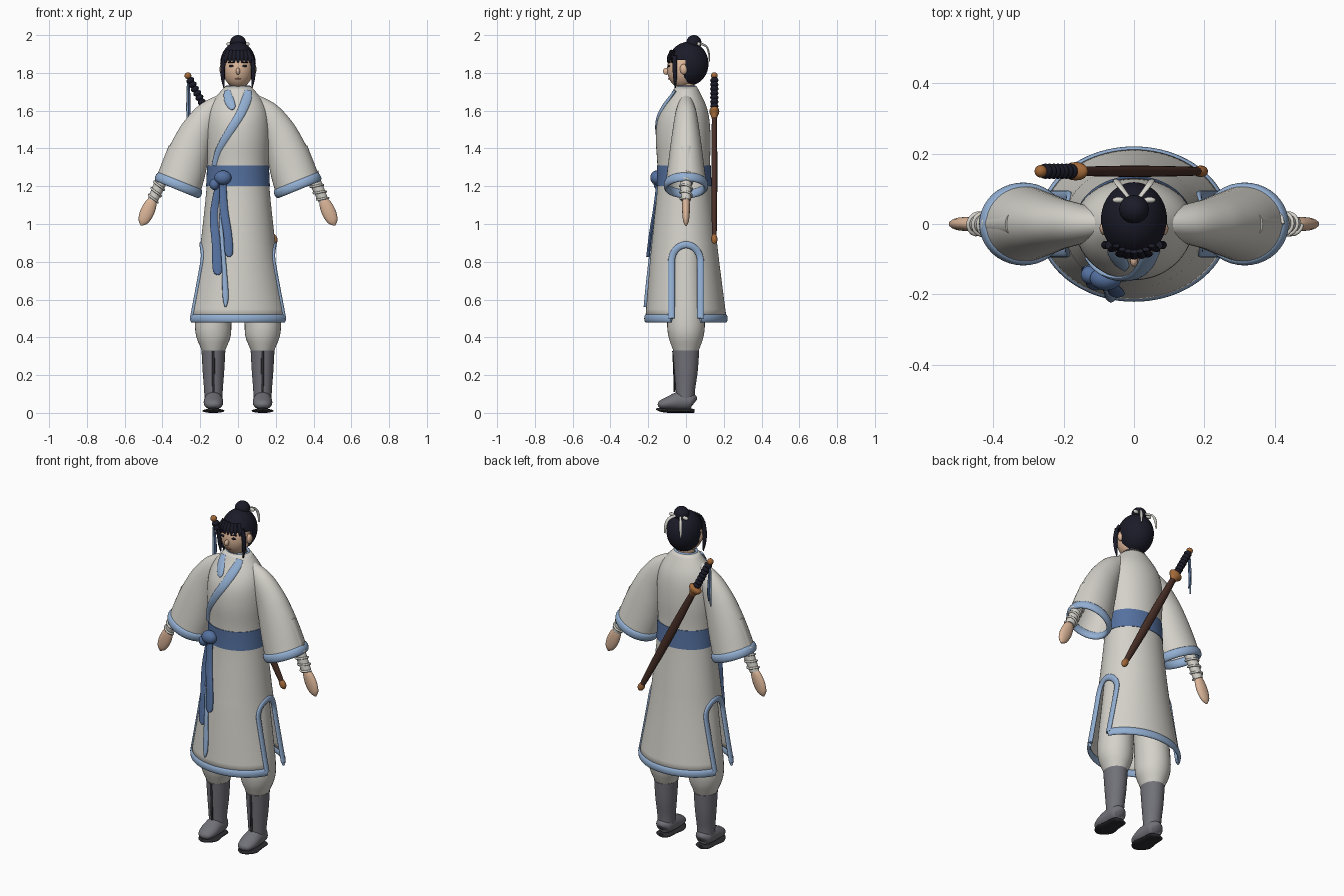
import bpy, bmesh, math
from mathutils import Vector, Matrix

if "Cube" in bpy.data.objects:
    bpy.data.objects.remove(bpy.data.objects["Cube"])


def material(name, r, g, b):
    m = bpy.data.materials.new(name)
    m.use_nodes = True
    m.diffuse_color = (r, g, b, 1)
    m.node_tree.nodes["Principled BSDF"].inputs["Base Color"].default_value = (r, g, b, 1)
    return m


CLOTH = material("off white cloth", .66, .64, .59)
TRIM = material("light blue trim", .29, .43, .65)
SASH = material("sash blue", .09, .165, .35)
BOOT = material("boot grey", .165, .165, .19)
SOLE = material("sole black", .025, .025, .03)
SKIN = material("skin", .72, .47, .32)
HAIR = material("hair black", .011, .011, .022)
WOOD = material("dark wood", .065, .028, .02)
BRONZE = material("bronze", .36, .14, .04)
LIPS = material("lips", .42, .17, .12)


def finish(name, bm, mat, thick=0):
    bmesh.ops.remove_doubles(bm, verts=bm.verts, dist=.0002)
    bmesh.ops.recalc_face_normals(bm, faces=bm.faces)
    me = bpy.data.meshes.new(name)
    bm.to_mesh(me)
    bm.free()
    me.materials.append(mat)
    me.shade_smooth()
    me.set_sharp_from_angle(angle=math.radians(50))
    ob = bpy.data.objects.new(name, me)
    bpy.context.collection.objects.link(ob)
    if thick:
        mod = ob.modifiers.new("thickness", 'SOLIDIFY')
        mod.thickness, mod.offset = thick, 0
    return ob


def spline(rows, seg):
    """Catmull-Rom through rows of numbers."""
    out, last = [], len(rows) - 1
    for i in range(last):
        p = [rows[max(0, min(last, i + k))] for k in (-1, 0, 1, 2)]
        for k in range(seg):
            t = k / seg
            out.append([.5 * (2 * b + (c - a) * t + (2 * a - 5 * b + 4 * c - d) * t * t
                              + (3 * b - a - 3 * c + d) * t ** 3) for a, b, c, d in zip(*p)])
    return out + [list(rows[-1])]


def loft(bm, rings, wrap=True, closed=False, caps=False):
    vs = [[bm.verts.new(p) for p in r] for r in rings]
    n = len(vs[0])
    for a, b in zip(vs, vs[1:] + (vs[:1] if closed else [])):
        for i in range(n if wrap else n - 1):
            j = (i + 1) % n
            bm.faces.new((a[i], a[j], b[j], b[i]))
    if caps:
        bm.faces.new(vs[0])
        bm.faces.new(vs[-1])


def tube(name, mat, rows, up, seg=4, n=16, closed=False):
    """Rows are x, y, z, radius across, radius along up."""
    rows = spline(rows, seg)
    pts = [Vector(r[:3]) for r in rows]
    m, rings = len(pts), []
    for i, (p, r) in enumerate(zip(pts, rows)):
        a, b = (pts[i - 1], pts[(i + 1) % m]) if closed else (pts[max(i - 1, 0)], pts[min(i + 1, m - 1)])
        t = (b - a).normalized()
        s = t.cross(Vector(up)).normalized()
        u = s.cross(t)
        rings.append([p + s * max(r[3], .001) * math.cos(k * math.tau / n)
                      + u * max(r[4], .001) * math.sin(k * math.tau / n) for k in range(n)])
    bm = bmesh.new()
    loft(bm, rings, closed=closed, caps=not closed)
    return finish(name, bm, mat)


def ball(name, mat, loc, size, keep=None, seg=32):
    bm = bmesh.new()
    bmesh.ops.create_uvsphere(bm, u_segments=seg, v_segments=seg * 3 // 4, radius=1,
                              matrix=Matrix.Translation(loc) @ Matrix.Diagonal((*size, 1)))
    if keep:
        bmesh.ops.delete(bm, geom=[f for f in bm.faces if not keep(f.calc_center_median())], context='FACES')
    return finish(name, bm, mat)


# Robe outline: height, half width, front depth, back depth
PROFILE = spline([(.49, .265, .212, .212), (.8, .208, .187, .172), (1.0, .182, .167, .15),
                  (1.2, .162, .148, .13), (1.32, .158, .148, .124), (1.45, .165, .156, .126),
                  (1.55, .162, .147, .12), (1.62, .145, .118, .105), (1.68, .106, .08, .078),
                  (1.725, .066, .054, .054)], 8)
SLIT_W, SLIT_Z, SLIT_H = .077, .8, .09


def outline(z):
    for a, b in zip(PROFILE, PROFILE[1:]):
        if z <= b[0]:
            t = max(0, (z - a[0]) / (b[0] - a[0]))
            return [p + (q - p) * t for p, q in zip(a, b)][1:]
    return PROFILE[-1][1:]


def robe_point(z, a, grow=0):
    rx, front, back = (r + grow for r in outline(z))
    return Vector((rx * math.cos(a), (back if math.sin(a) > 0 else front) * math.sin(a), z))


def front_y(x, z):
    rx, front, _ = outline(z)
    return -front * math.sqrt(max(0, 1 - (x / rx) ** 2))


def slit_angle(z, half):
    w = SLIT_W * math.sqrt(max(0, 1 - (max(0, z - SLIT_Z) / SLIT_H) ** 2)) if z < SLIT_Z + SLIT_H else 0
    return math.asin(w / outline(z)[1 if half < 0 else 2])


# Robe: a front and a back half, open at the side slits
slit_zs = [.5 + .05 * i for i in range(6)] + [SLIT_Z + SLIT_H * math.sin(i * math.pi / 20) for i in range(11)]
robe_zs = slit_zs + [.92 + .805 * i / 40 for i in range(41)]
bm = bmesh.new()
for half in (1, -1):
    rings = []
    for z in robe_zs:
        a0 = slit_angle(z, half)
        rings.append([robe_point(z, half * (a0 + (math.pi - 2 * a0) * k / 32)) for k in range(33)])
    loft(bm, rings, wrap=False)
    a0 = slit_angle(.5, half)
    hem = [robe_point(.5, half * (a0 + (math.pi - 2 * a0) * k / 32)) for k in range(33)]
    tube("front_hem" if half < 0 else "back_hem", TRIM, [(*p, .01, .022) for p in hem], (0, 0, 1), seg=1)
finish("robe", bm, CLOTH, .008)

# Waist sash, knot and hanging tails
bm = bmesh.new()
loft(bm, [[robe_point(z, k * math.tau / 64, g) for k in range(64)]
          for z, g in ((1.2, 0), (1.2, .007), (1.255, .007), (1.31, .007), (1.31, 0))])
finish("waist_sash", bm, SASH)
ball("sash_knot", SASH, (-.08, -.155, 1.245), (.045, .034, .038))
ball("sash_knot_side", SASH, (-.125, -.145, 1.21), (.026, .026, .03))


def on_front(name, mat, path, lift):
    """Flat strip lying on the robe front: x, z, half width."""
    rows = [(x, front_y(x, z) - lift, z, w, .009) for x, z, w in spline(path, 4)]
    tube(name, mat, rows, (0, -1, 0), seg=1)


on_front("sash_tail_long", SASH, [(-.1, 1.22, .018), (-.125, 1.05, .024), (-.115, .9, .024),
                                  (-.108, .76, .026), (-.108, .73, .006)], .012)
on_front("sash_tail_short", SASH, [(-.08, 1.22, .018), (-.075, 1.08, .022), (-.055, .95, .022),
                                   (-.048, .85, .022), (-.048, .825, .005)], .022)
on_front("sash_cord", TRIM, [(-.085, 1.2, .007), (-.09, 1.0, .01), (-.075, .8, .012),
                             (-.066, .62, .016), (-.066, .56, .004)], .016)

# Crossed collar
on_front("collar_long", TRIM, [(.052, 1.705, .022), (.045, 1.66, .026), (.012, 1.58, .024), (-.05, 1.48, .022),
                               (-.1, 1.39, .02), (-.122, 1.31, .018)], .004)
on_front("collar_short", TRIM, [(-.055, 1.705, .02), (-.048, 1.66, .026), (-.032, 1.62, .02),
                                (-.025, 1.605, .006)], .003)
tube("neck_band", TRIM, [(*robe_point(1.722, k * math.tau / 40, -.006), .008, .01) for k in range(40)],
     (0, 0, 1), seg=1, closed=True)

# Paired parts
for sx, side in ((1, "left"), (-1, "right")):
    # Slit binding
    up_edge = [robe_point(z, slit_angle(z, 1)) for z in slit_zs]
    down_edge = [robe_point(z, -slit_angle(z, -1)) for z in reversed(slit_zs[:-1])]
    tube(side + "_slit_trim", TRIM, [(p.x * sx, p.y, p.z, .018, .01) for p in up_edge + down_edge],
         (sx, 0, 0), seg=1)

    # Wide sleeve: outer x z, inner x z, depth
    rows = spline([(.09, 1.685, .09, 1.58, .035), (.195, 1.632, .125, 1.5, .055), (.275, 1.55, .147, 1.42, .068),
                   (.33, 1.465, .162, 1.34, .08), (.38, 1.365, .18, 1.25, .092),
                   (.425, 1.25, .205, 1.16, .105)], 6)
    rings = []
    for ox, oz, ix, iz, d in rows:
        c, h = Vector((ox + ix, 0, oz + iz)) / 2, Vector((ox - ix, 0, oz - iz)) / 2
        ring = [c + h * math.cos(k * math.tau / 40) + Vector((0, d * math.sin(k * math.tau / 40), 0))
                for k in range(40)]
        rings.append([Vector((p.x * sx, p.y, p.z)) for p in ring])
    bm = bmesh.new()
    loft(bm, rings)
    finish(side + "_sleeve", bm, CLOTH, .008)
    tube(side + "_cuff", TRIM, [(*p, .013, .025) for p in rings[-1]], (.38 * sx, 0, -.92), seg=1, closed=True)

    # Forearm, its wrapping and the hand
    start, end = Vector((.33 * sx, 0, 1.4)), Vector((.452 * sx, 0, 1.125))
    tube(side + "_forearm", CLOTH, [(*start, .04, .04), (*end, .027, .025)], (0, 1, 0))
    axis = (end - start).normalized()
    across = axis.cross(Vector((0, 1, 0)))
    wrap = []
    for k in range(61):
        t, a = .5 + .5 * k / 60, k / 60 * math.tau * 4
        r = .041 - .012 * t
        p = start.lerp(end, t) + across * r * math.cos(a) + Vector((0, r * math.sin(a), 0))
        wrap.append((*p, .006, .006))
    tube(side + "_arm_wrap", CLOTH, wrap, axis, seg=1, n=8)
    tube(side + "_hand", SKIN, [(.447 * sx, 0, 1.14, .015, .015), (.46 * sx, 0, 1.11, .031, .02),
                                (.482 * sx, 0, 1.06, .037, .02), (.502 * sx, 0, 1.015, .027, .015),
                                (.512 * sx, 0, .992, .004, .004)], (0, 1, 0))

    # Trouser leg, boot and sole
    x = .13 * sx
    tube(side + "_trouser", CLOTH, [(x * .75, 0, 1.0, .075, .08), (x * .85, 0, .75, .09, .09),
                                    (x, 0, .5, .096, .1), (x, 0, .41, .092, .094), (x, 0, .35, .07, .075),
                                    (x, 0, .315, .055, .06)], (0, 1, 0), n=32)
    tube(side + "_boot", BOOT, [(x, 0, .33, .063, .07), (x, 0, .22, .057, .062), (x, -.003, .13, .05, .052),
                                (x, -.003, .06, .047, .047)], (0, 1, 0), n=32)
    tube(side + "_boot_seam", SOLE, [(x, -.068, .328, .007, .005), (x, -.063, .22, .007, .005),
                                     (x, -.06, .11, .006, .005)], (0, 1, 0), n=8)
    tube(side + "_shoe", BOOT, [(x, .046, .055, .015, .02), (x, .03, .062, .045, .042), (x, -.03, .063, .05, .05),
                                (x, -.09, .052, .051, .036), (x, -.135, .042, .036, .022),
                                (x, -.148, .038, .008, .006)], (0, 0, 1), n=24)
    tube(side + "_sole", SOLE, [(x, .046, .011, .02, .01), (x, .03, .011, .045, .011), (x, -.03, .011, .05, .011),
                                (x, -.09, .011, .058, .011), (x, -.135, .016, .035, .01),
                                (x, -.157, .022, .004, .005)], (0, 0, 1), n=24)

    # Face details, side locks and hair ribbons
    ball(side + "_ear", SKIN, (.084 * sx, -.012, 1.82), (.014, .02, .028), seg=16)
    ball(side + "_eye", HAIR, (.034 * sx, -.09, 1.836), (.015, .006, .006), seg=16)
    ball(side + "_brow", HAIR, (.036 * sx, -.086, 1.855), (.018, .006, .003), seg=16)
    tube(side + "_side_lock", HAIR, [(.07 * sx, -.06, 1.89, .012, .012), (.081 * sx, -.06, 1.83, .012, .012),
                                     (.08 * sx, -.058, 1.77, .01, .01), (.074 * sx, -.057, 1.72, .003, .003)],
         (0, 1, 0), n=10)
    tube(side + "_ribbon", CLOTH, [(.015 * sx, .075, 1.955, .007, .005), (.04 * sx, .108, 1.94, .009, .005),
                                   (.05 * sx, .122, 1.9, .009, .005), (.052 * sx, .124, 1.86, .005, .003)],
         (0, 1, .3), n=10)
    ball(side + "_bow", CLOTH, (.044 * sx, .068, 1.952), (.018, .009, .011), seg=16)

# Head and hair
tube("neck", SKIN, [(0, 0, 1.64, .045, .045), (0, 0, 1.78, .045, .045)], (0, 1, 0), n=24)
ball("face", SKIN, (0, -.02, 1.82), (.08, .08, .102))
ball("nose", SKIN, (0, -.104, 1.808), (.011, .018, .018), seg=16)
ball("mouth", LIPS, (0, -.089, 1.768), (.016, .006, .004), seg=16)
ball("hair", HAIR, (0, .012, 1.848), (.094, .107, .116), seg=48,
     keep=lambda c: c.z > 1.868 or c.y > -.008)
for i in range(7):
    x = (i - 3) * .021
    y = -.093 * math.sqrt(1 - (x / .1) ** 2)
    tube(f"fringe_lock_{i + 1}", HAIR, [(x * .8, y * .8 - .004, 1.92, .01, .006), (x, y - .001, 1.88, .012, .007),
                                        (x * 1.03, y - .002, 1.852, .003, .003)], (0, 1, 0), n=8)
ball("hair_bun", HAIR, (0, .042, 1.96), (.042, .04, .04))

# Sword slung across the back
top, tip = Vector((-.265, .15, 1.785)), Vector((.2, .15, .9))


def along(name, mat, rows, seg=4):
    tube(name, mat, [(*top.lerp(tip, t), a, b) for t, a, b in rows], (0, 1, 0), seg=seg)


ball("pommel", BRONZE, top, (.018, .018, .018), seg=16)
grip = []
for k in range(57):
    r = .014 + .008 * abs(math.sin(k * math.pi / 8))
    grip.append((.015 + .18 * k / 56, r, r))
along("sword_grip", HAIR, grip, 1)
along("sword_guard", BRONZE, [(.19, .012, .012), (.203, .036, .024), (.218, .038, .026),
                              (.235, .026, .02), (.255, .018, .014)])
along("scabbard", WOOD, [(.24, .017, .013), (.4, .022, .015), (.6, .024, .016), (.85, .02, .014), (.97, .014, .012)])
along("scabbard_tip", BRONZE, [(.955, .014, .012), (.97, .019, .016), (.99, .017, .015), (1.005, .004, .004)])
for i, mat in enumerate((TRIM, SASH)):
    x = -.268 + .01 * i
    tube(f"tassel_strand_{i + 1}", mat, [(-.265, .15, 1.775, .003, .003), (x, .152, 1.7, .005, .005),
                                         (x, .152 + .008 * i, 1.6, .006, .006), (x, .152, 1.52 + .03 * i, .004, .004)],
         (0, 1, 0), n=8)
